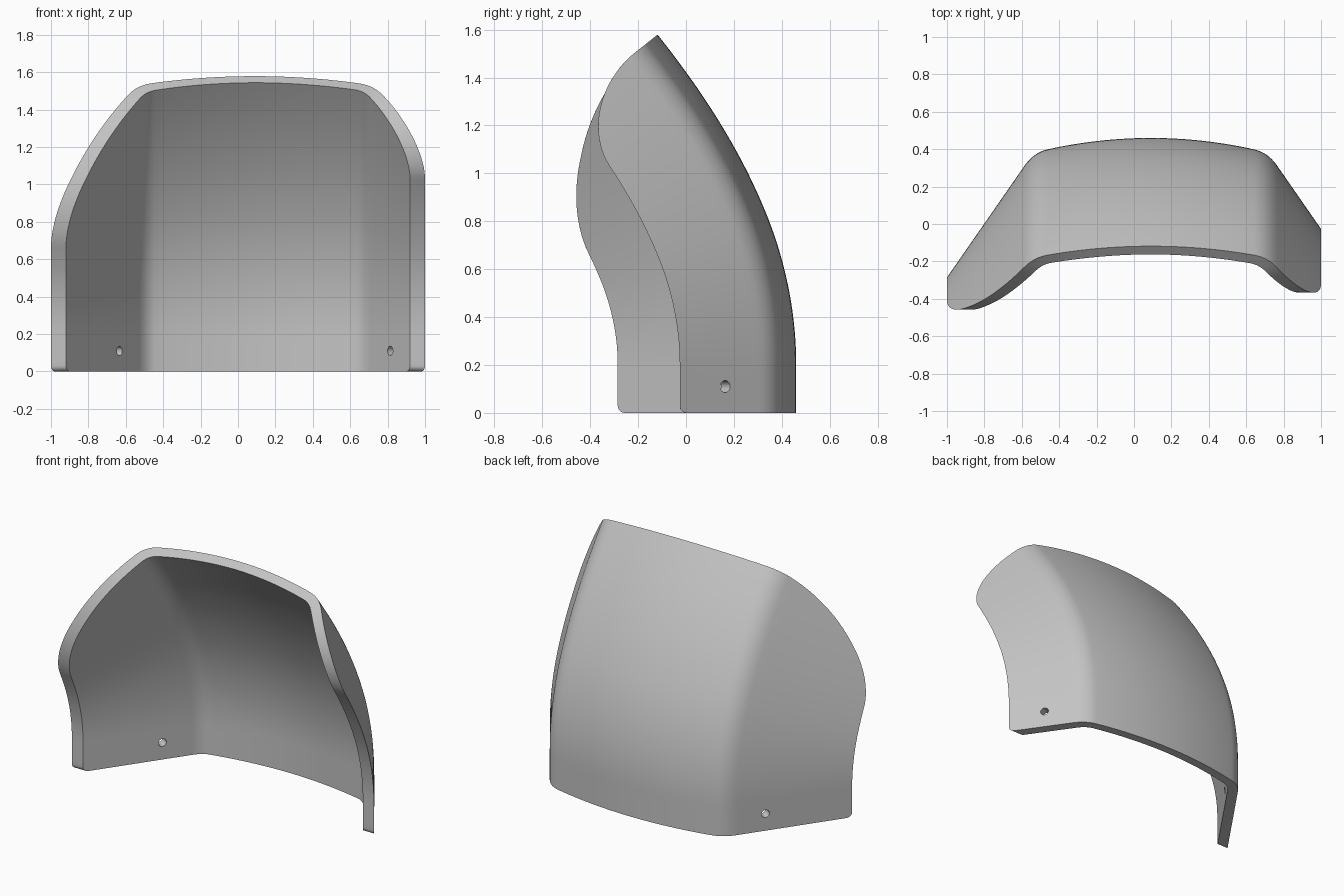
import bpy, bmesh, math
from mathutils import Vector

if "Cube" in bpy.data.objects:
    bpy.data.objects.remove(bpy.data.objects["Cube"])

AXIS_X = 0.09          # symmetry line of the cross-section
BACK_Y = 0.46          # rearmost y of the shell
S_TOP = 1.725          # length of the sweep path
ROWS = 44

# Lean of the sweep path: (distance along path, angle in degrees)
LEAN = [(0, 0), (.2, 0), (.456, 9), (.85, 22.2), (1.176, 29.7), (1.5, 35.6), (1.8, 39.3)]


def lean(s):
    for (s0, a0), (s1, a1) in zip(LEAN, LEAN[1:]):
        if s <= s1:
            return math.radians(a0 + (a1 - a0) * (s - s0) / (s1 - s0))
    return math.radians(LEAN[-1][1])


# Integrated path samples
STEP = 0.005
path = [(BACK_Y, 0.0)]
for i in range(360):
    a = lean((i + .5) * STEP)
    path.append((path[-1][0] - STEP * math.sin(a), path[-1][1] + STEP * math.cos(a)))


def place(x, d, s):
    """Point at width x and depth d in front of the path at distance s."""
    i = min(int(s / STEP), 359)
    f = s / STEP - i
    y = path[i][0] + (path[i + 1][0] - path[i][0]) * f
    z = path[i][1] + (path[i + 1][1] - path[i][1]) * f
    a = lean(s)
    return Vector((x, y - d * math.cos(a), z - d * math.sin(a)))


SLOPE = 1.44           # side wall steepness in plan


def half_profile(depth, inner):
    """Half cross-section as (distance from axis, depth): bowed back, corner, flat wall."""
    pts = []

    def add(x, d, m):
        n = math.hypot(1, m)
        t = .056 + .012 * m / n if inner else 0
        pts.append((x - t * m / n, d + t / n))

    for i in range(15):                                  # bowed back
        x = .55 * i / 14
        add(x, .1 * 2 * x * x, .22 * x / .55)
    p0, p1, p2 = (.55, .0605), (.626, .077), (.675, .148)
    for i in range(1, 11):                               # rounded corner
        t = i / 10
        b = [(1 - t) ** 2 * p0[k] + 2 * t * (1 - t) * p1[k] + t * t * p2[k] for k in (0, 1)]
        g = [(1 - t) * (p1[k] - p0[k]) + t * (p2[k] - p1[k]) for k in (0, 1)]
        add(b[0], b[1], g[1] / g[0])
    x0, d0 = pts[-1]
    for i in range(1, 25):                               # flat wall, denser at its end
        t = 1 - (1 - i / 24) ** 2
        d = d0 + (depth - d0) * t
        pts.append((x0 + (d - d0) / SLOPE, d))
    return pts


# Side settings: wall depth, start and drop of the rounded upper corner
LEFT = (.745, .04, .695)
RIGHT = (.486, .12, .345)


def limits(d, side):
    """Lower and upper trim of the shell at depth d."""
    depth, start, drop = side
    q = min(max((d - start) / (depth - start), 0), 1)
    top = S_TOP - drop * (1 - math.sqrt(1 - q * q))
    r = .03
    e = min(max(d - depth + r, 0), r)
    return r - math.sqrt(r * r - e * e), top


def columns(inner):
    left = [(AXIS_X - x, d, LEFT) for x, d in half_profile(LEFT[0], inner)]
    right = [(AXIS_X + x, d, RIGHT) for x, d in half_profile(RIGHT[0], inner)]
    return left[::-1] + right[1:]


# Curved shell
bm = bmesh.new()
grids = []
for inner in (False, True):
    grid = []
    for x, d, side in columns(inner):
        lo, hi = limits(d, side)
        grid.append([bm.verts.new(place(x, d, lo + (hi - lo) * j / ROWS)) for j in range(ROWS + 1)])
    grids.append(grid)
outer, inn = grids
n = len(outer)
for g in grids:
    for i in range(n - 1):
        for j in range(ROWS):
            bm.faces.new((g[i][j], g[i + 1][j], g[i + 1][j + 1], g[i][j + 1]))
for i in range(n - 1):                                   # bottom and top rims
    for j in (0, ROWS):
        bm.faces.new((outer[i][j], outer[i + 1][j], inn[i + 1][j], inn[i][j]))
for j in range(ROWS):                                    # front end faces
    for i in (0, n - 1):
        bm.faces.new((outer[i][j], outer[i][j + 1], inn[i][j + 1], inn[i][j]))
bmesh.ops.recalc_face_normals(bm, faces=bm.faces)
mesh = bpy.data.meshes.new("curved_shell")
bm.to_mesh(mesh)
bm.free()
shell = bpy.data.objects.new("curved_shell", mesh)
bpy.context.collection.objects.link(shell)

grey = bpy.data.materials.new("light_grey")
grey.diffuse_color = (.55, .55, .55, 1)
grey.use_nodes = True
grey.node_tree.nodes["Principled BSDF"].inputs["Base Color"].default_value = grey.diffuse_color
mesh.materials.append(grey)

# Screw holes through both side walls
for sign, name in ((-1, "left_hole_cutter"), (1, "right_hole_cutter")):
    d = BACK_Y - .145
    x = AXIS_X + sign * (.675 + (d - .148) / SLOPE - .04)
    bpy.ops.mesh.primitive_cylinder_add(vertices=24, radius=.025, depth=.3, location=(x, .145, .11))
    cutter = bpy.context.object
    cutter.name = name
    cutter.rotation_mode = 'QUATERNION'
    cutter.rotation_quaternion = Vector((sign * SLOPE, 1, 0)).to_track_quat('Z', 'Y')
    cutter.data.materials.append(grey)
    cutter.hide_render = True
    cutter.hide_set(True)
    cut = shell.modifiers.new(name, 'BOOLEAN')
    cut.operation = 'DIFFERENCE'
    cut.solver = 'EXACT'
    cut.object = cutter

# Apply the cuts, then smooth while keeping rim edges sharp
bpy.context.view_layer.objects.active = shell
shell.select_set(True)
for m in list(shell.modifiers):
    bpy.ops.object.modifier_apply(modifier=m.name)
for o in [o for o in bpy.data.objects if o is not shell]:
    bpy.data.objects.remove(o)
shell.select_set(True)
bpy.ops.object.shade_smooth_by_angle(angle=math.radians(35))
